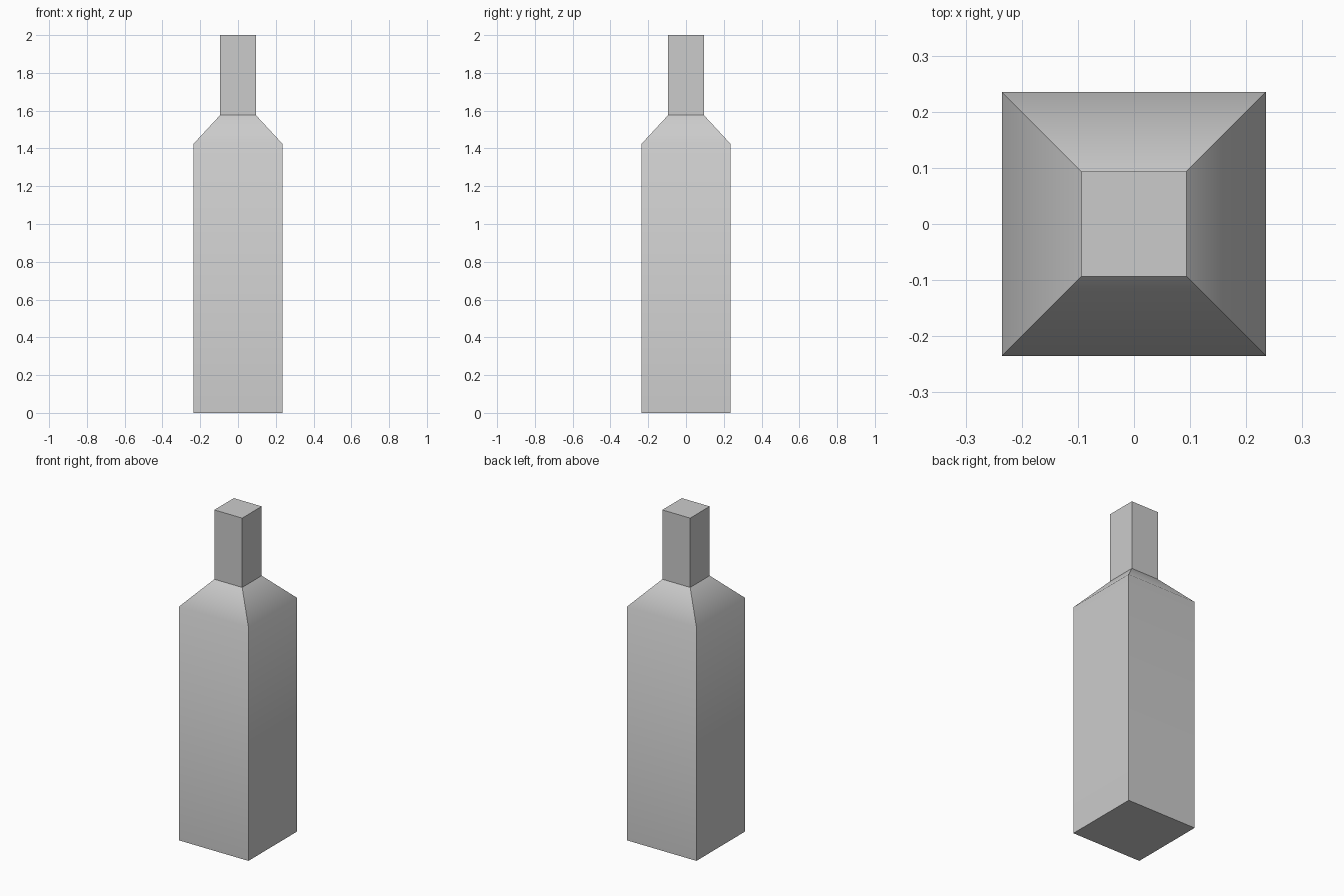
import bpy, bmesh
from math import radians

if "Cube" in bpy.data.objects:
    bpy.data.objects.remove(bpy.data.objects["Cube"])


def square_loft(name, sections, cap_bottom=False, cap_top=False):
    """Skin a stack of square sections given as (half_width, z)."""
    bm = bmesh.new()
    rings = [[bm.verts.new((sx * h, sy * h, z))
              for sx, sy in ((-1, -1), (1, -1), (1, 1), (-1, 1))]
             for h, z in sections]
    for low, high in zip(rings, rings[1:]):
        for i in range(4):
            j = (i + 1) % 4
            bm.faces.new((low[i], low[j], high[j], high[i]))
    if cap_bottom:
        bm.faces.new(rings[0][::-1])
    if cap_top:
        bm.faces.new(rings[-1])
    mesh = bpy.data.meshes.new(name)
    bm.to_mesh(mesh)
    bm.free()
    obj = bpy.data.objects.new(name, mesh)
    bpy.context.collection.objects.link(obj)
    # Soft blend from wall to shoulder, crisp corners
    bpy.ops.object.select_all(action='DESELECT')
    obj.select_set(True)
    bpy.context.view_layer.objects.active = obj
    bpy.ops.object.shade_smooth_by_angle(angle=radians(45))
    return obj


# Square bottle body with sloping shoulder
square_loft("bottle_body", [(0.235, 0), (0.235, 1.425), (0.094, 1.577)],
            cap_bottom=True)

# Straight square neck
square_loft("bottle_neck", [(0.094, 1.577), (0.094, 2.0)], cap_top=True)
